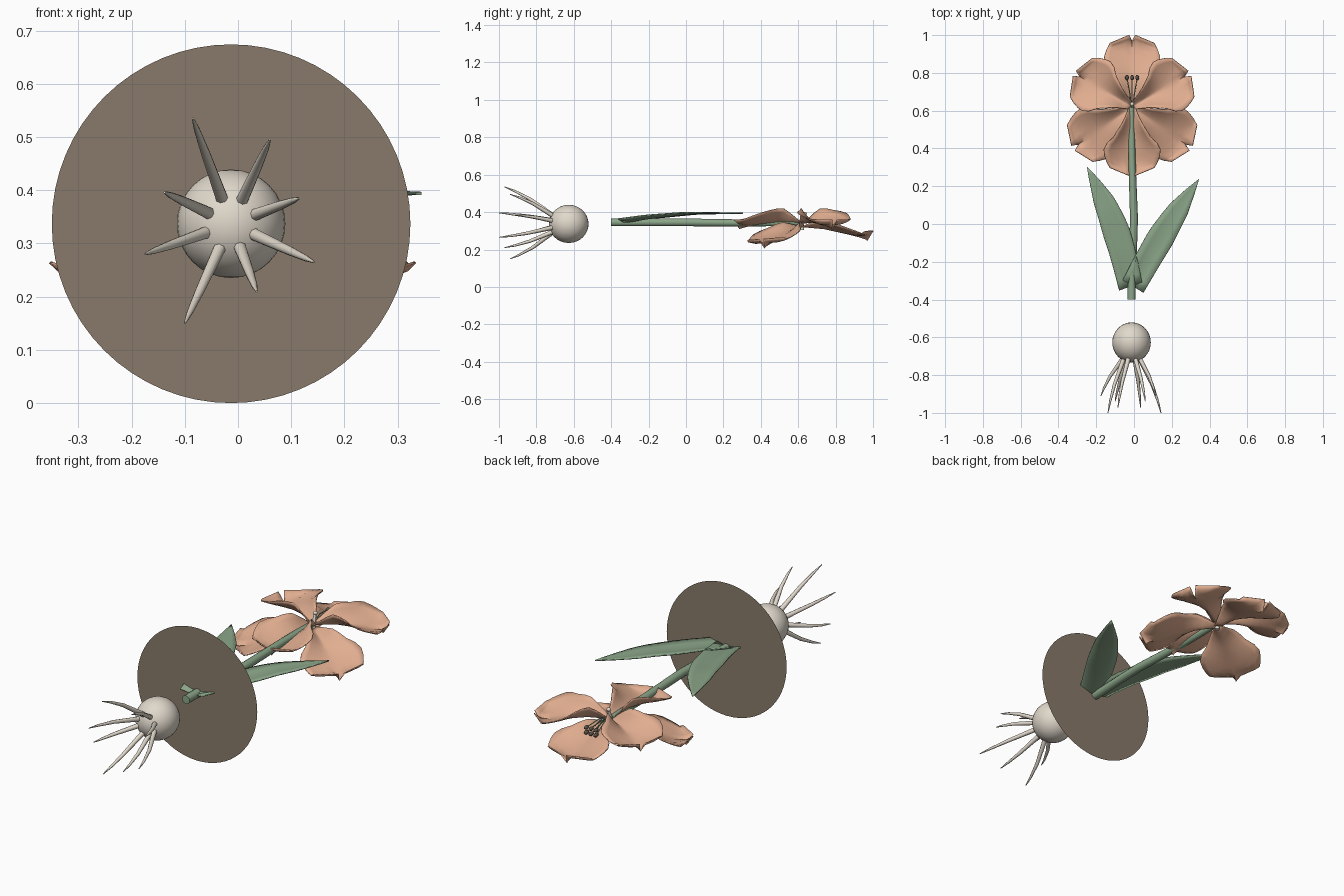
import bpy, bmesh
from math import radians, cos, sin, pi
from mathutils import Vector, Matrix

cube = bpy.data.objects.get("Cube")
if cube:
    bpy.data.objects.remove(cube)


def material(name, rgb):
    m = bpy.data.materials.new(name)
    m.use_nodes = True
    m.diffuse_color = (*rgb, 1)
    bsdf = m.node_tree.nodes["Principled BSDF"]
    bsdf.inputs["Base Color"].default_value = (*rgb, 1)
    bsdf.inputs["Roughness"].default_value = 0.8
    return m


PEACH = material("peach petal", (0.75, 0.42, 0.28))
GREEN = material("soft green", (0.26, 0.38, 0.25))
SOIL = material("soil brown", (0.25, 0.195, 0.145))
CREAM = material("bulb cream", (0.75, 0.69, 0.60))
DARK = material("anther dark", (0.10, 0.085, 0.07))


def lerp_list(points, t):
    """Piecewise linear lookup in (t, value) pairs."""
    for (a, va), (b, vb) in zip(points, points[1:]):
        if t <= b:
            return va + (vb - va) * (t - a) / (b - a)
    return points[-1][1]


def mesh_object(name, bm, mat):
    bmesh.ops.recalc_face_normals(bm, faces=bm.faces)
    me = bpy.data.meshes.new(name)
    bm.to_mesh(me)
    bm.free()
    me.materials.append(mat)
    obj = bpy.data.objects.new(name, me)
    bpy.context.collection.objects.link(obj)
    bpy.ops.object.select_all(action='DESELECT')
    obj.select_set(True)
    bpy.context.view_layer.objects.active = obj
    bpy.ops.object.shade_smooth_by_angle(angle=radians(50))
    return obj


def sheet(name, place, us, ts, mat, thick):
    """Thin curved blade made from a grid of place(u, t) points."""
    bm = bmesh.new()
    grid = [[bm.verts.new(place(u, t)) for u in us] for t in ts]
    for a, b in zip(grid, grid[1:]):
        for j in range(len(us) - 1):
            bm.faces.new((a[j], a[j + 1], b[j + 1], b[j]))
    bmesh.ops.remove_doubles(bm, verts=bm.verts, dist=0.0005)
    obj = mesh_object(name, bm, mat)
    mod = obj.modifiers.new("thickness", 'SOLIDIFY')
    mod.thickness = thick
    mod.offset = 0


def tube(name, points, radii, mat, sides=10):
    """Round tapered tube along a path, with closed ends."""
    points = [Vector(p) for p in points]
    bm = bmesh.new()
    rings = []
    for i, (p, r) in enumerate(zip(points, radii)):
        way = points[min(i + 1, len(points) - 1)] - points[max(i - 1, 0)]
        turn = Vector((0, 1, 0)).rotation_difference(way)
        rings.append([bm.verts.new(p + turn @ Vector((r * cos(a), 0, r * sin(a))))
                      for a in (2 * pi * k / sides for k in range(sides))])
    for a, b in zip(rings, rings[1:]):
        for k in range(sides):
            n = (k + 1) % sides
            bm.faces.new((a[k], a[n], b[n], b[k]))
    bm.faces.new(rings[0])
    bm.faces.new(rings[-1])
    mesh_object(name, bm, mat)


def ball(name, center, scale, mat, u=32, v=16):
    bm = bmesh.new()
    bmesh.ops.create_uvsphere(bm, u_segments=u, v_segments=v, radius=1)
    bmesh.ops.scale(bm, vec=scale, verts=bm.verts)
    bmesh.ops.translate(bm, vec=center, verts=bm.verts)
    mesh_object(name, bm, mat)


CX, CZ = -0.013, 0.337

# Ground disc, standing upright across the stem
bm = bmesh.new()
bmesh.ops.create_circle(bm, cap_ends=True, segments=64, radius=CZ)
bmesh.ops.rotate(bm, matrix=Matrix.Rotation(pi / 2, 3, 'X'), verts=bm.verts)
bmesh.ops.translate(bm, vec=(CX, -0.308, CZ), verts=bm.verts)
mesh_object("ground_disc", bm, SOIL)

# Bulb and its roots
ball("bulb", (CX, -0.627, CZ), (0.102, 0.106, 0.102), CREAM)
root_tips = [(-0.085, -0.97, 0.535), (0.06, -0.94, 0.495), (0.115, -0.91, 0.385),
             (0.143, -1.0, 0.265), (0.035, -0.97, 0.21), (-0.10, -0.94, 0.15),
             (-0.175, -0.91, 0.28), (-0.138, -1.0, 0.396)]
for i, tip in enumerate(root_tips):
    tip = Vector(tip)
    out = Vector((tip.x - CX, 0, tip.z - CZ))
    start = Vector((CX, -0.70, CZ)) + out.normalized() * 0.04
    mid = start.lerp(tip, 0.5) + out * 0.08
    late = start.lerp(tip, 0.8) + out * 0.05
    tube(f"root_{i + 1}", [start, mid, late, tip],
         [0.0125, 0.009, 0.006, 0.002], CREAM, 8)

# Stem
tube("stem", [(CX, -0.4, 0.345), (-0.011, -0.25, 0.345), (-0.004, -0.1, 0.345),
              (0.0, 0.03, 0.345), (-0.006, 0.2, 0.343), (-0.011, 0.35, 0.342),
              (CX, 0.5, 0.342), (CX, 0.62, 0.342)],
     [0.021, 0.021, 0.021, 0.021, 0.02, 0.019, 0.017, 0.014], GREEN, 14)

# Leaves, with wide bases that cross over the stem
LEAF_WIDTH = [(0, 0.064), (0.2, 0.068), (0.45, 0.072), (0.7, 0.056), (0.88, 0.025), (1, 0)]
LEAF_RISE = [(0, 0.344), (0.25, 0.368), (0.6, 0.39), (1, 0.394)]


def leaf(name, base, tip, bow):
    base, tip = Vector(base), Vector(tip)
    along = tip - base
    side = Vector((along.y, -along.x)).normalized()

    def place(u, t):
        p = base + along * t + side * (bow * sin(pi * t) + u * lerp_list(LEAF_WIDTH, t))
        return (p.x, p.y, lerp_list(LEAF_RISE, t) + abs(u) * 0.02 * (1 - t))
    sheet(name, place, [-1, -0.5, 0, 0.5, 1], [i / 14 for i in range(15)], GREEN, 0.006)


leaf("left_leaf", (-0.005, -0.33), (0.345, 0.24), -0.01)
leaf("right_leaf", (-0.018, -0.33), (-0.25, 0.305), 0.028)

# Petals in two whorls of three: the lower droops, the upper stays level;
# sides and tips curl up, and a notch splits each tip
PETAL_WIDTH = [(0, 0.016), (0.25, 0.048), (0.5, 0.1), (0.62, 0.14),
               (0.7, 0.15), (0.85, 0.145), (1, 0.118)]
HALF = [0.13, 0.3, 0.55, 0.8, 1]
ACROSS = [-u for u in reversed(HALF)] + [0] + HALF
ALONG = [i / 10 for i in range(10)] + [0.95, 1]
HEART = Vector((-0.01, 0.62, 0.34))


def petal(name, degrees, length, profile, side_curl, tilt):
    a = radians(degrees)

    def place(u, t):
        notch = 0.1 * t ** 8 if u == 0 else 0
        r = t * length * (1 - 0.13 * abs(u) - notch)
        w = u * lerp_list(PETAL_WIDTH, t)
        x, y = r * cos(a) - w * sin(a), r * sin(a) + w * cos(a)
        curl = side_curl * abs(u) ** 1.5 * min(1, t * 3) * (1 - 0.5 * t)
        lip = 0.05 * t ** 10 if u else 0
        return HEART + Vector((x, y, lerp_list(profile, t) + max(curl, lip) + tilt * y))
    sheet(name, place, ACROSS, ALONG, PEACH, 0.005)


LOWER = [(0, -0.018), (0.3, -0.037), (0.65, -0.077), (1, -0.118)]
UPPER = [(0, 0.0), (0.3, 0.006), (0.65, -0.005), (1, -0.03)]
for i, (low, high, reach) in enumerate(((90, 30, 0.358), (215, 150, 0.358),
                                        (325, 270, 0.37))):
    petal(f"lower_petal_{i + 1}", low, 0.387, LOWER, 0.065, 0.075)
    petal(f"upper_petal_{i + 1}", high, reach, UPPER, 0.095, 0.0)

# Stamens with dark anthers, and the pale pistil
for row, z in enumerate((0.322, 0.347)):
    for col in (-1, 0, 1):
        name = f"{'lower' if row == 0 else 'upper'}_stamen_{col + 2}"
        end = Vector((HEART.x + 0.027 * col, 0.775, z))
        tube(name, [HEART + Vector((0.004 * col, 0, 0)),
                    HEART + Vector((0.012 * col, 0.07, 0.008 + 0.016 * row)), end],
             [0.003, 0.003, 0.002], GREEN, 6)
        ball(name + "_anther", end, (0.01, 0.015, 0.01), DARK, 10, 6)
tube("pistil", [HEART - Vector((0, 0, 0.035)), HEART, HEART + Vector((0, 0.015, 0.05))],
     [0.012, 0.01, 0.006], CREAM)
ball("pistil_tip", HEART + Vector((0, 0.015, 0.052)), (0.011, 0.011, 0.009), CREAM, 12, 8)
